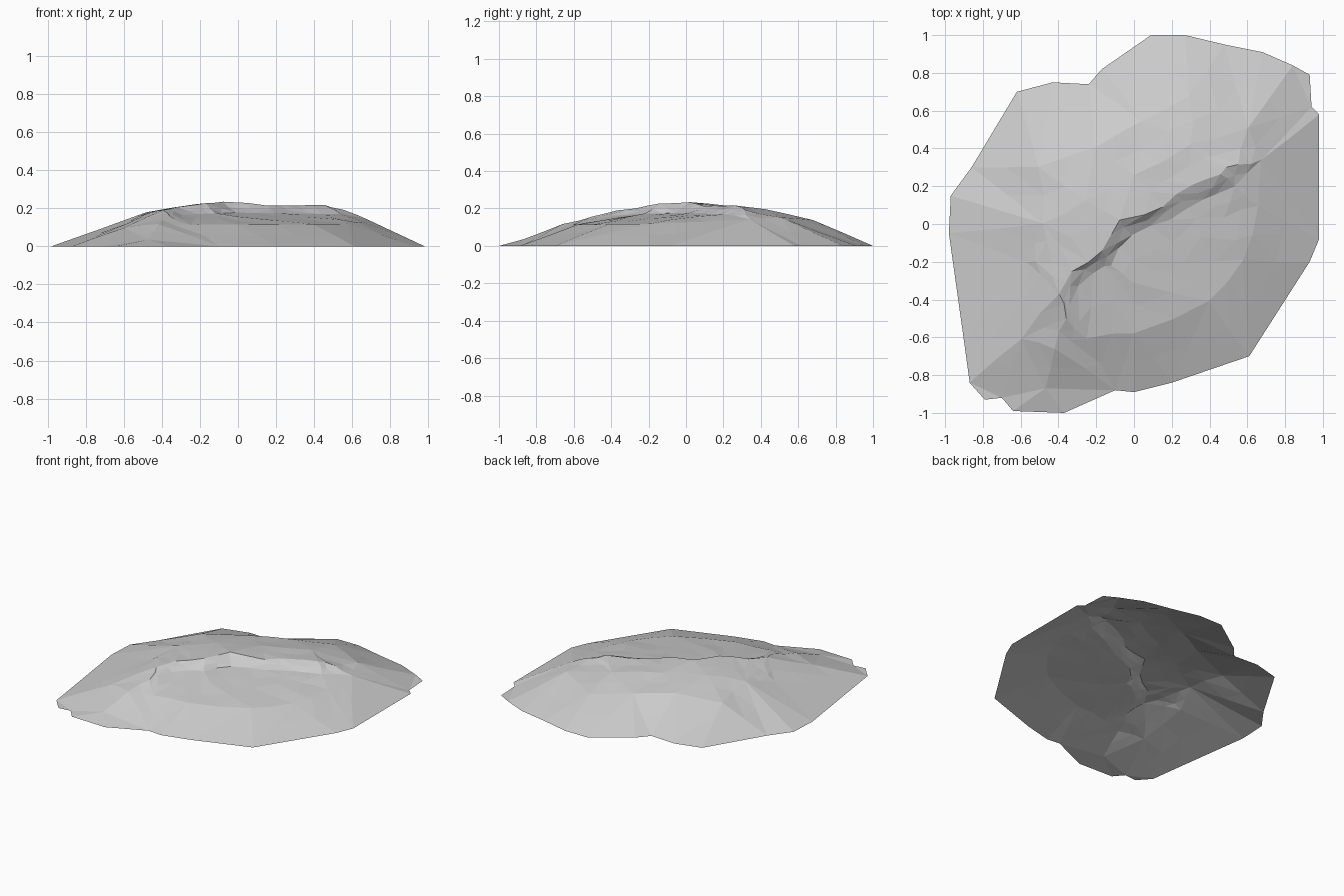
import bpy
import bmesh
import random
from mathutils import Vector
from mathutils.geometry import delaunay_2d_cdt

default_cube = bpy.data.objects.get("Cube")
if default_cube:
    bpy.data.objects.remove(default_cube, do_unlink=True)

random.seed(4)

# Ground outline of the hill, all at height zero
outline = [
    (-.98, -.05), (-.97, .15), (-.86, .3), (-.62, .7), (-.43, .75), (-.24, .74),
    (-.17, .82), (.09, 1), (.27, 1), (.48, .95), (.68, .91), (.84, .84),
    (.93, .79), (.94, .62), (.98, .58), (.98, -.08), (.93, -.2), (.61, -.7),
    (.2, -.84), (0, -.89), (-.1, -.88), (-.37, -1), (-.64, -.99), (-.7, -.92),
    (-.79, -.93), (-.87, -.84), (-.9, -.62),
]

# Crest along the top of the cliff
crest = [
    (-.39, -.36, .19), (-.32, -.24, .205), (-.18, -.15, .225), (-.07, .02, .235),
    (.16, .1, .215), (.3, .2, .212), (.45, .27, .217), (.55, .31, .19),
]

# Foot of the cliff
cliff_foot = [
    (-.35, -.42, .165), (-.22, -.26, .17), (-.12, -.21, .172),
    (-.02, -.06, .178), (.18, .02, .174), (.36, .13, .172), (.53, .2, .17),
]

# Gentle slope behind the crest
back_slope = [
    (-.25, .12, .215), (-.47, 0, .18), (-.57, -.2, .13), (-.45, -.2, .183),
    (-.5, .3, .145), (-.2, .4, .175), (0, .25, .212), (.05, .55, .158),
    (.3, .43, .197), (.3, .68, .14), (.6, .5, .15), (.67, .33, .145),
]

# Slope below the cliff, with a gully and spur at the front corner
front_slope = [
    (.4, -.42, .115), (.58, -.2, .118), (.65, .1, .13), (0, -.57, .115),
    (.25, -.2, .148), (0, -.3, .155), (.48, .04, .156), (-.37, -.5, .158),
    (-.41, -.65, .118), (-.47, -.87, .035), (-.6, -.6, .1), (-.25, -.6, .11),
]


def make_material(name, rgb):
    material = bpy.data.materials.new(name)
    material.use_nodes = True
    colour = (*rgb, 1)
    material.diffuse_color = colour
    shader = next(n for n in material.node_tree.nodes if n.type == 'BSDF_PRINCIPLED')
    shader.inputs["Base Color"].default_value = colour
    return material


def triangulated_terrain(border, heights):
    """Join the border and the height points into one faceted sheet."""
    points = [Vector((x, y, 0)) for x, y in border]
    points += [Vector(point) for point in heights]
    flat = [point.to_2d() for point in points]
    border_face = [list(range(len(border)))]
    result = delaunay_2d_cdt(flat, [], border_face, 1, 1e-5)
    coords, faces, sources = result[0], result[2], result[3]

    bm = bmesh.new()
    verts = []
    for co, source in zip(coords, sources):
        height = points[source[0]].z if source else 0
        verts.append(bm.verts.new((co.x, co.y, height)))
    for face in faces:
        bm.faces.new([verts[index] for index in face])
    return bm


def roughen(bm, amount):
    """Split the inner edges and nudge the new points for rocky facets."""
    inner = [edge for edge in bm.edges if not edge.is_boundary]
    old = set(bm.verts)
    bmesh.ops.subdivide_edges(bm, edges=inner, cuts=1, use_grid_fill=True)
    for vert in bm.verts:
        if vert not in old and vert.co.z > .1:
            vert.co.x += random.uniform(-amount, amount)
            vert.co.y += random.uniform(-amount, amount)
            vert.co.z += random.uniform(-amount, amount) * .2
    bmesh.ops.triangulate(bm, faces=bm.faces[:])


# Hill surface, an open sheet without a base
bm = triangulated_terrain(outline, crest + cliff_foot + back_slope + front_slope)
roughen(bm, .012)
for face in bm.faces:
    face.normal_update()
    if face.normal.z < 0:
        face.normal_flip()

mesh = bpy.data.meshes.new("hill_terrain")
bm.to_mesh(mesh)
bm.free()
mesh.materials.append(make_material("stone grey", (.6, .6, .6)))
hill = bpy.data.objects.new("hill_terrain", mesh)
bpy.context.collection.objects.link(hill)
